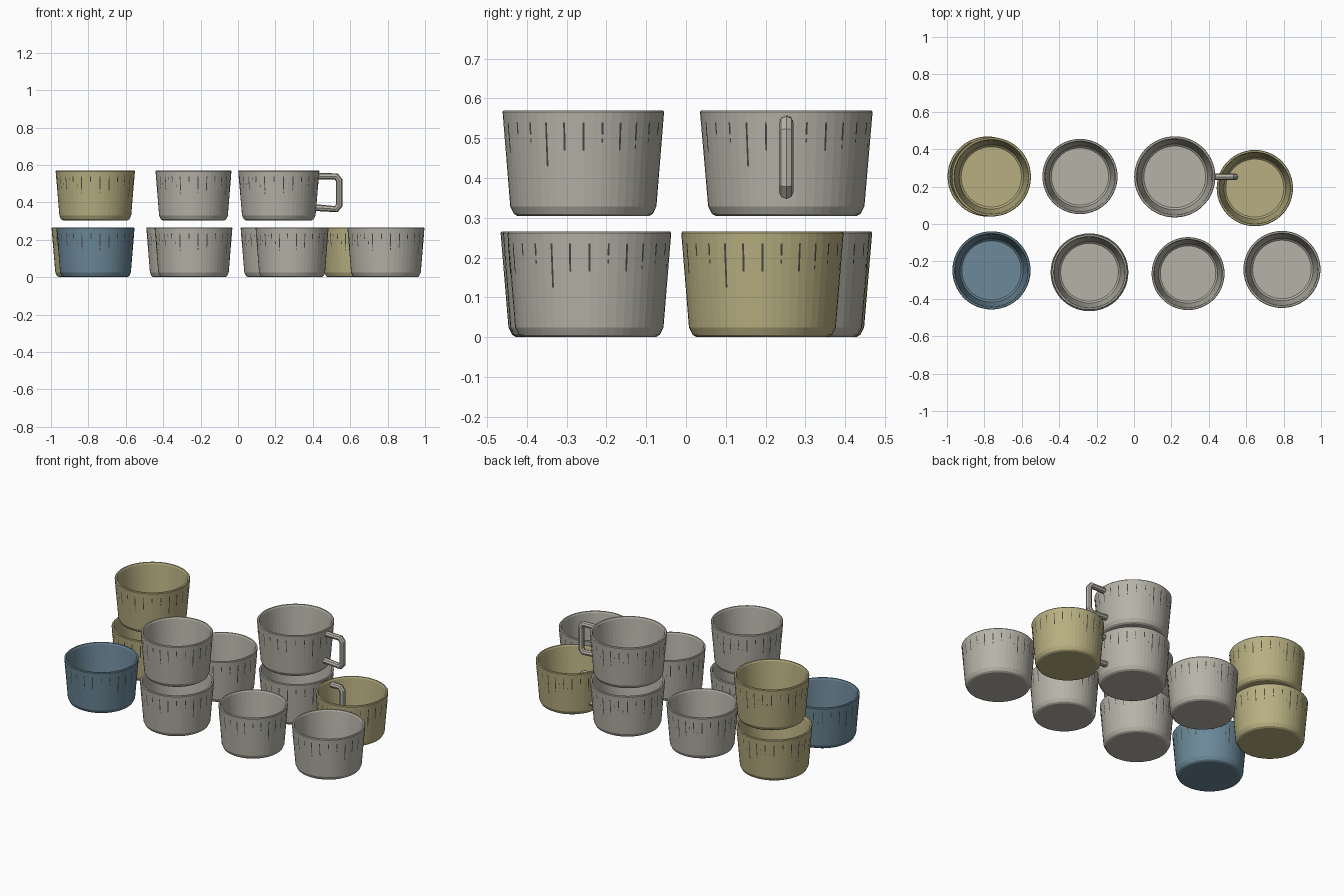
import bpy, bmesh, math, random
from mathutils import Vector

cube = bpy.data.objects.get("Cube")
if cube:
    bpy.data.objects.remove(cube, do_unlink=True)


def material(name, r, g, b):
    m = bpy.data.materials.new(name)
    m.use_nodes = True
    m.diffuse_color = (r, g, b, 1)
    m.node_tree.nodes["Principled BSDF"].inputs["Base Color"].default_value = (r, g, b, 1)
    return m


GREY = material("warm grey glaze", 0.47, 0.455, 0.39)
YELLOW = material("ochre glaze", 0.48, 0.43, 0.22)
BLUE = material("slate blue glaze", 0.15, 0.25, 0.32)
DARK = material("dark drip", 0.06, 0.06, 0.055)

SIDES = 52
DRIPS = 26
UPPER = 0.304  # base height of the upper layer

# Cup section: (share of rim radius, height), from outer base over the rim to the inner floor
PROFILE = [(0.81, 0.0), (0.86, 0.006), (0.905, 0.025), (0.997, 0.256), (1.0, 0.262),
           (0.985, 0.266), (0.945, 0.266), (0.925, 0.258), (0.81, 0.03), (0.76, 0.02)]


def add_object(name, bm, location, mat):
    mesh = bpy.data.meshes.new(name)
    bm.to_mesh(mesh)
    bm.free()
    mesh.materials.append(mat)
    ob = bpy.data.objects.new(name, mesh)
    ob.location = location
    bpy.context.collection.objects.link(ob)
    return ob


def polar(r, a, z):
    return Vector((r * math.cos(a), r * math.sin(a), z))


def make_cup(name, location, radius, mat):
    """Lathe the wall section and close both floors."""
    bm = bmesh.new()
    rings = [[bm.verts.new(polar(share * radius, math.tau * i / SIDES, z))
              for i in range(SIDES)] for share, z in PROFILE]
    for low, high in zip(rings, rings[1:]):
        for i in range(SIDES):
            j = (i + 1) % SIDES
            bm.faces.new((low[i], low[j], high[j], high[i]))
    bm.faces.new(rings[0][::-1])
    bm.faces.new(rings[-1])
    add_object(name, bm, location, mat)


def wall_radius(radius, z):
    (s0, z0), (s1, z1) = PROFILE[2], PROFILE[3]
    return radius * (s0 + (s1 - s0) * (z - z0) / (z1 - z0)) + 0.0012


def make_drips(name, location, radius):
    """Thin vertical plates running down the outside wall."""
    rng = random.Random(7)
    bm = bmesh.new()

    def plate(angle, top, length, width):
        half = width / 2 / radius
        bottom = top - length
        corners = [(-half, bottom), (half, bottom), (half, top), (-half, top)]
        bm.faces.new([bm.verts.new(polar(wall_radius(radius, z), angle + a, z))
                      for a, z in corners])

    for i in range(DRIPS):
        angle = math.tau * i / DRIPS
        length = rng.choice((0.03, 0.045, 0.07, 0.075, 0.11))
        plate(angle, 0.235, length, 0.005)
        # broken tail below some of the runs
        if rng.random() < 0.5:
            plate(angle, 0.225 - length, 0.01, 0.004)
        # short fleck between neighbouring runs
        if rng.random() < 0.35:
            plate(angle + math.pi / DRIPS, rng.uniform(0.17, 0.23), 0.012, 0.004)
    add_object(name, bm, location, DARK)


def make_handle(name, location, radius, mat):
    """Angular eight-sided loop on the left side."""
    path = [(-0.02, 0.236), (0.09, 0.235), (0.106, 0.214),
            (0.106, 0.080), (0.090, 0.060), (-0.02, 0.068)]
    curve = bpy.data.curves.new(name, 'CURVE')
    curve.dimensions = '3D'
    curve.bevel_depth = 0.018
    curve.bevel_resolution = 2
    curve.use_fill_caps = True
    spline = curve.splines.new('POLY')
    spline.points.add(len(path) - 1)
    for point, (x, z) in zip(spline.points, path):
        point.co = (radius + x, 0, z, 1)
    spline.use_smooth = False
    curve.materials.append(mat)
    ob = bpy.data.objects.new(name, curve)
    ob.location = location
    bpy.context.collection.objects.link(ob)


# name, x, y, base height, rim radius, glaze, has handle
CUPS = [
    ("front_blue_cup", -0.762, -0.248, 0, 0.209, BLUE, False),
    ("front_lower_cup", -0.238, -0.258, 0, 0.208, GREY, False),
    ("front_upper_cup", -0.238, -0.258, UPPER, 0.203, GREY, False),
    ("front_small_cup", 0.289, -0.265, 0, 0.195, GREY, False),
    ("front_end_cup", 0.791, -0.243, 0, 0.206, GREY, False),
    ("back_lower_ochre_cup", -0.783, 0.254, 0, 0.214, YELLOW, False),
    ("back_upper_ochre_cup", -0.763, 0.252, UPPER, 0.212, YELLOW, False),
    ("back_single_cup", -0.289, 0.254, 0, 0.201, GREY, False),
    ("back_lower_handled_cup", 0.224, 0.252, 0, 0.210, GREY, True),
    ("back_upper_handled_cup", 0.218, 0.252, UPPER, 0.217, GREY, True),
    ("back_end_ochre_cup", 0.646, 0.192, 0, 0.204, YELLOW, False),
]

for name, x, y, z, radius, glaze, handled in CUPS:
    place = (x, y, z)
    make_cup(name, place, radius, glaze)
    make_drips(name + "_drips", place, radius)
    if handled:
        make_handle(name + "_handle", place, radius, glaze)
